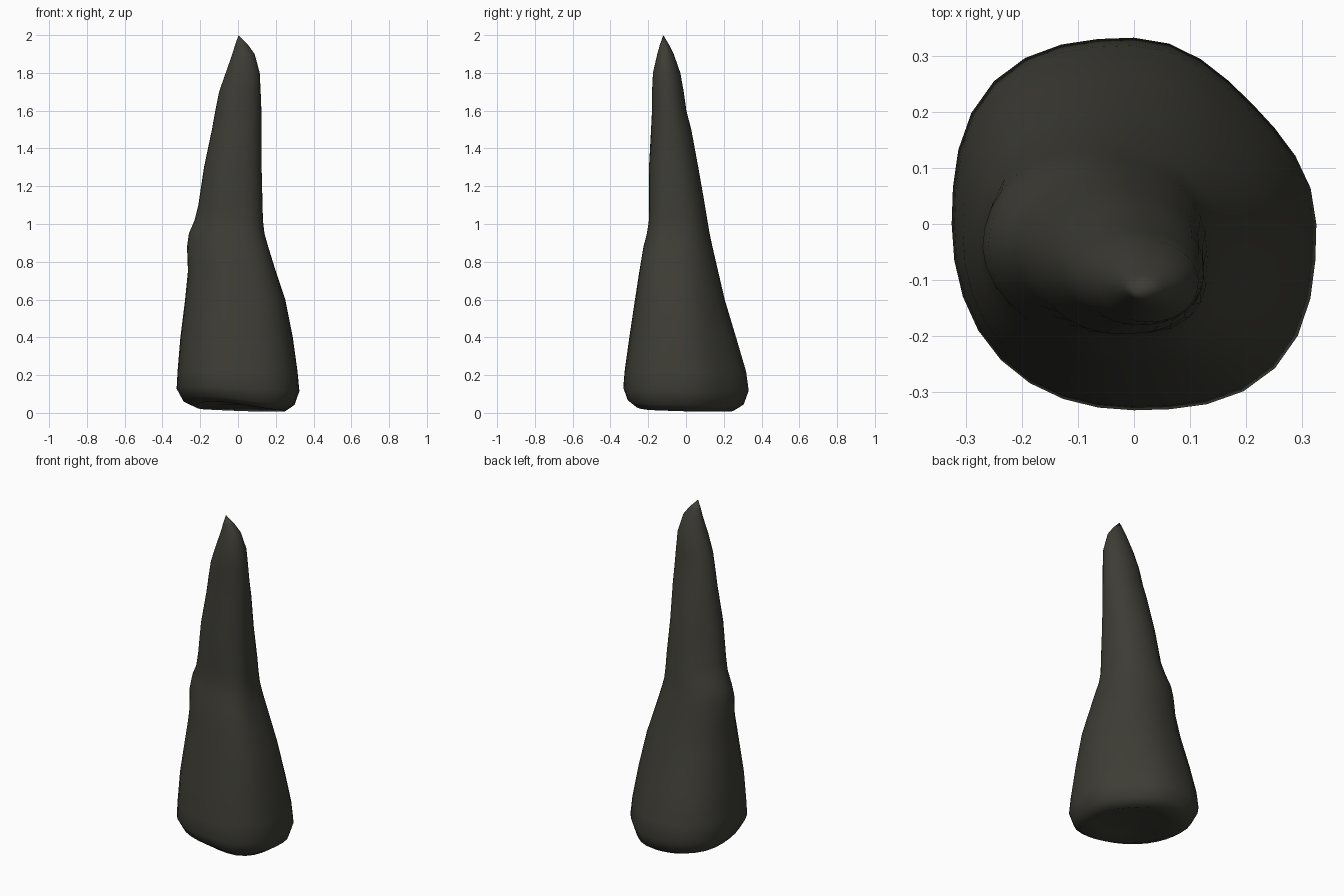
import bpy, bmesh, math

if "Cube" in bpy.data.objects:
    bpy.data.objects.remove(bpy.data.objects["Cube"])

# Outline by height: z, x min, x max, y min, y max
LEVELS = [
    (0.017, -0.22, 0.25, -0.27, 0.25),
    (0.05, -0.29, 0.30, -0.31, 0.305),
    (0.12, -0.325, 0.325, -0.332, 0.332),
    (0.22, -0.32, 0.315, -0.325, 0.318),
    (0.40, -0.305, 0.29, -0.30, 0.265),
    (0.60, -0.28, 0.25, -0.27, 0.205),
    (0.75, -0.265, 0.20, -0.247, 0.17),
    (0.88, -0.27, 0.16, -0.225, 0.14),
    (0.95, -0.26, 0.14, -0.207, 0.125),
    (1.02, -0.23, 0.132, -0.196, 0.113),
    (1.10, -0.21, 0.13, -0.195, 0.10),
    (1.30, -0.18, 0.125, -0.196, 0.065),
    (1.50, -0.138, 0.125, -0.185, 0.028),
    (1.60, -0.12, 0.124, -0.18, 0.002),
    (1.70, -0.10, 0.12, -0.18, -0.012),
    (1.80, -0.065, 0.115, -0.175, -0.03),
    (1.90, -0.03, 0.088, -0.152, -0.065),
    (1.95, -0.015, 0.052, -0.138, -0.09),
]
# Corner fullness by height: z, then back right, back left, front left, front right
CORNERS = [
    (0.0, -0.09, 0.09, 0.03, 0.095),
    (0.5, -0.07, 0.07, 0.04, 0.09),
    (0.95, 0.03, 0.0, -0.08, 0.17),
    (1.1, 0.03, -0.08, -0.02, 0.15),
    (1.4, 0.0, -0.02, 0.0, 0.06),
    (2.0, 0.0, 0.0, 0.0, 0.0),
]
N = 32


def corners(z):
    for a, b in zip(CORNERS, CORNERS[1:]):
        if z <= b[0]:
            t = (z - a[0]) / (b[0] - a[0])
            return [p + (q - p) * t for p, q in zip(a[1:], b[1:])]


def fit(values, lo, hi):
    m, n = min(values), max(values)
    return [lo + (v - m) / (n - m) * (hi - lo) for v in values]


def ring(z, x0, x1, y0, y1):
    """Oval with uneven corners, fitted to the given bounds."""
    k = corners(z)
    angles = [2 * math.pi * i / N for i in range(N)]
    radii = [1 + k[i * 4 // N] * math.sin(2 * a) ** 2 for i, a in enumerate(angles)]
    xs = fit([r * math.cos(a) for r, a in zip(radii, angles)], x0, x1)
    ys = fit([r * math.sin(a) for r, a in zip(radii, angles)], y0, y1)
    # underside lifts at the front left corner
    low = max(0, 1 - z / 0.2)
    return [(x, y, z + low * (0.035 * max(0, math.cos(a - math.radians(235))) ** 2
                              - 0.012 * math.cos(a - math.radians(40))))
            for x, y, a in zip(xs, ys, angles)]


# Spire body
bm = bmesh.new()
rings = [[bm.verts.new(p) for p in ring(*lv)] for lv in LEVELS]
# shallow hollow under the base
inner = [bm.verts.new((v.co.x * 0.75, v.co.y * 0.75, v.co.z + 0.02)) for v in rings[0]]
rings.insert(0, inner)
for a, b in zip(rings, rings[1:]):
    for i in range(N):
        j = (i + 1) % N
        bm.faces.new((a[i], a[j], b[j], b[i]))
tip = bm.verts.new((0.003, -0.12, 2.0))
base = bm.verts.new((0, 0, 0.045))
for i in range(N):
    j = (i + 1) % N
    bm.faces.new((rings[-1][i], rings[-1][j], tip))
    bm.faces.new((inner[j], inner[i], base))
bmesh.ops.recalc_face_normals(bm, faces=bm.faces)
for f in bm.faces:
    f.smooth = True
mesh = bpy.data.meshes.new("rock_spire")
bm.to_mesh(mesh)
bm.free()
spire = bpy.data.objects.new("rock_spire", mesh)
bpy.context.collection.objects.link(spire)

# Dark stone colour
stone = bpy.data.materials.new("dark_stone")
stone.diffuse_color = (0.047, 0.046, 0.036, 1)
stone.use_nodes = True
stone.node_tree.nodes["Principled BSDF"].inputs["Base Color"].default_value = stone.diffuse_color
mesh.materials.append(stone)
